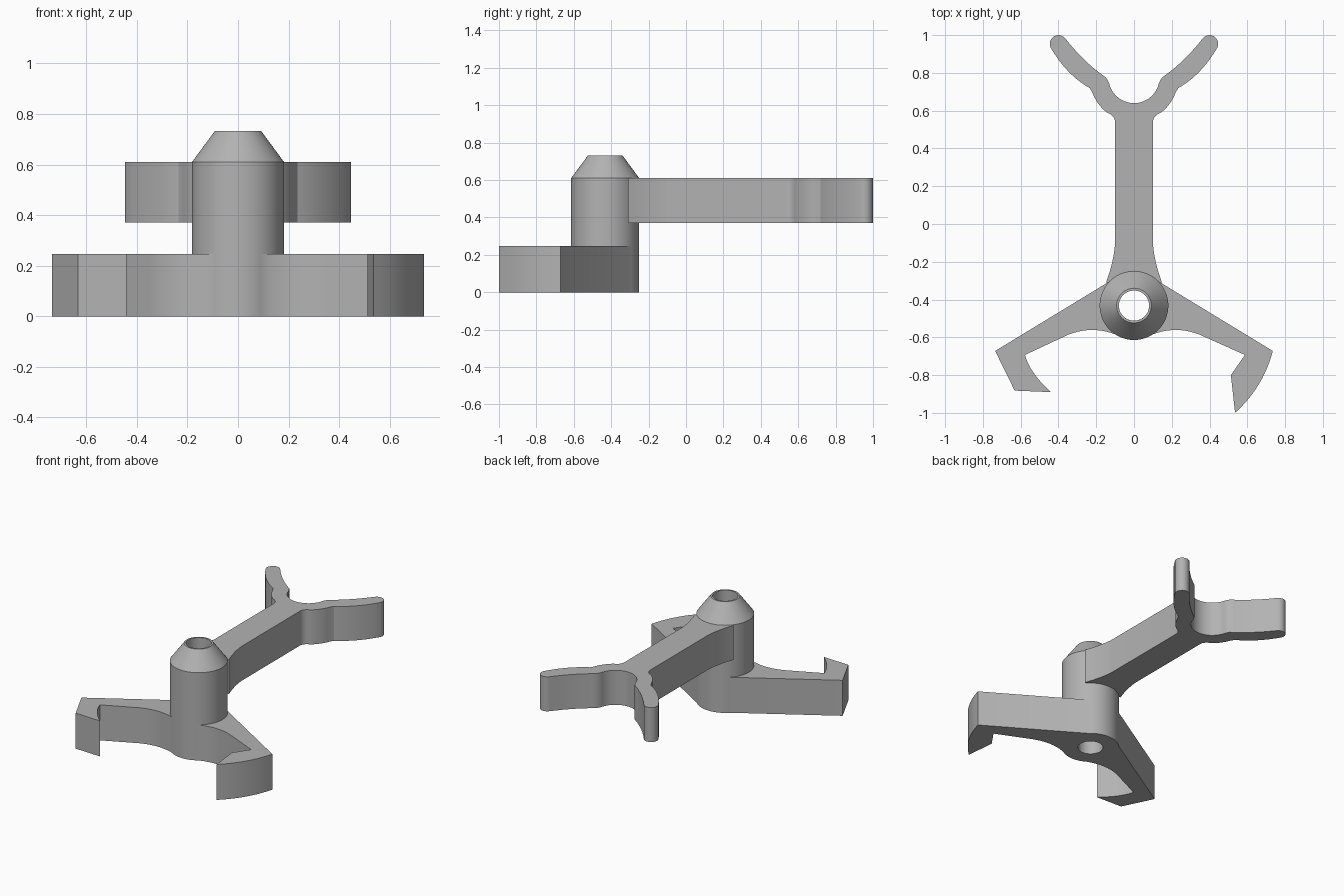
import bpy, bmesh, math
from mathutils import Vector

cube = bpy.data.objects.get("Cube")
if cube:
    bpy.data.objects.remove(cube, do_unlink=True)

HUB_Y, HUB_R, BORE_R = -0.432, 0.182, 0.08
PLATE_TOP, ARM_LOW, ARM_TOP, RIM = 0.247, 0.37, 0.61, 0.732

grey = bpy.data.materials.new("plain grey")
grey.use_nodes = True
colour = (0.45, 0.45, 0.45, 1)
grey.diffuse_color = colour
grey.node_tree.nodes["Principled BSDF"].inputs["Base Color"].default_value = colour


def arc(cx, cy, r, start, end, n=16):
    angles = [math.radians(start + (end - start) * i / n) for i in range(n + 1)]
    return [(cx + r * math.cos(a), cy + r * math.sin(a)) for a in angles]


def bend(a, mid, b, n=10):
    """Smooth curve from a to b that passes through mid."""
    a, mid, b = Vector(a), Vector(mid), Vector(b)
    handle = 2 * mid - (a + b) / 2
    ts = [i / n for i in range(n + 1)]
    return [tuple((1 - t) ** 2 * a + 2 * t * (1 - t) * handle + t * t * b) for t in ts]


def finish(bm, name):
    bmesh.ops.recalc_face_normals(bm, faces=bm.faces)
    mesh = bpy.data.meshes.new(name)
    bm.to_mesh(mesh)
    bm.free()
    mesh.materials.append(grey)
    obj = bpy.data.objects.new(name, mesh)
    bpy.context.collection.objects.link(obj)
    bpy.ops.object.select_all(action="DESELECT")
    obj.select_set(True)
    bpy.context.view_layer.objects.active = obj
    bpy.ops.object.shade_smooth_by_angle(angle=math.radians(25))
    return obj


def slab(name, loops, low, high):
    """Extrude an outline, with any further loops as holes."""
    bm = bmesh.new()
    edges = []
    for loop in loops:
        verts = [bm.verts.new((x, y, low)) for x, y in loop]
        edges += [bm.edges.new((v, verts[i - 1])) for i, v in enumerate(verts)]
    bmesh.ops.triangle_fill(bm, edges=edges, use_beauty=True, normal=(0, 0, 1))
    result = bmesh.ops.extrude_face_region(bm, geom=bm.faces[:])
    moved = [g for g in result["geom"] if isinstance(g, bmesh.types.BMVert)]
    bmesh.ops.translate(bm, verts=moved, vec=(0, 0, high - low))
    return finish(bm, name)


# Base plate: two hooked legs that meet at the hub, pierced by the bore
left_hook = [(0.735, -0.672)] + bend((0.735, -0.672), (0.66, -0.85), (0.535, -1.0))[1:]
left_hook += [(0.513, -0.80), (0.587, -0.693)]
left_inner = bend((0.35, -0.587), (0.225, -0.561), (0.1, -0.584))
right_inner = [(-x, y) for x, y in reversed(left_inner)]
right_hook = bend((-0.577, -0.693), (-0.53, -0.79), (-0.44, -0.89))
right_hook += [(-0.632, -0.882), (-0.735, -0.672)]
front_arc = arc(0, HUB_Y, HUB_R, -57, -123)[1:-1]
back_arc = arc(0, HUB_Y, HUB_R, 135, 45)
bore = arc(0, HUB_Y, BORE_R, 0, 360, 48)[:-1]
slab("hooked_base", [left_hook + left_inner + front_arc + right_inner
                     + right_hook + back_arc, bore], 0, PLATE_TOP)

# Hub: hollow post with a tapered top
bm = bmesh.new()
profile = [(BORE_R, PLATE_TOP), (BORE_R, RIM), (0.092, RIM),
           (HUB_R, ARM_TOP), (HUB_R, PLATE_TOP)]
verts = [bm.verts.new((r, HUB_Y, z)) for r, z in profile]
edges = [bm.edges.new(pair) for pair in zip(verts, verts[1:])]
bmesh.ops.spin(bm, geom=verts + edges, cent=(0, HUB_Y, 0), axis=(0, 0, 1),
               angle=math.tau, steps=64, use_merge=True)
bmesh.ops.remove_doubles(bm, verts=bm.verts, dist=0.0001)
finish(bm, "hub")

# Fork arm: one half from the hub to the cradle, then mirrored
half = bend((0.148, -0.31), (0.115, -0.2), (0.1, -0.1))
half += bend((0.1, 0.53), (0.109, 0.566), (0.142, 0.59), 6)
half += arc(0, 0.775, 0.234, -50, -20, 8)
half += bend((0.235, 0.72), (0.345, 0.805), (0.436, 0.925))
half += arc(0.4, 0.954, 0.046, -38, 138, 14)
half += bend((0.36, 0.978), (0.26, 0.867), (0.148, 0.775))
half += arc(0, 0.775, 0.135, -12, -90)
other = [(-x, y) for x, y in reversed(half[:-1])]
slab("fork_arm", [half + other], ARM_LOW, ARM_TOP)
